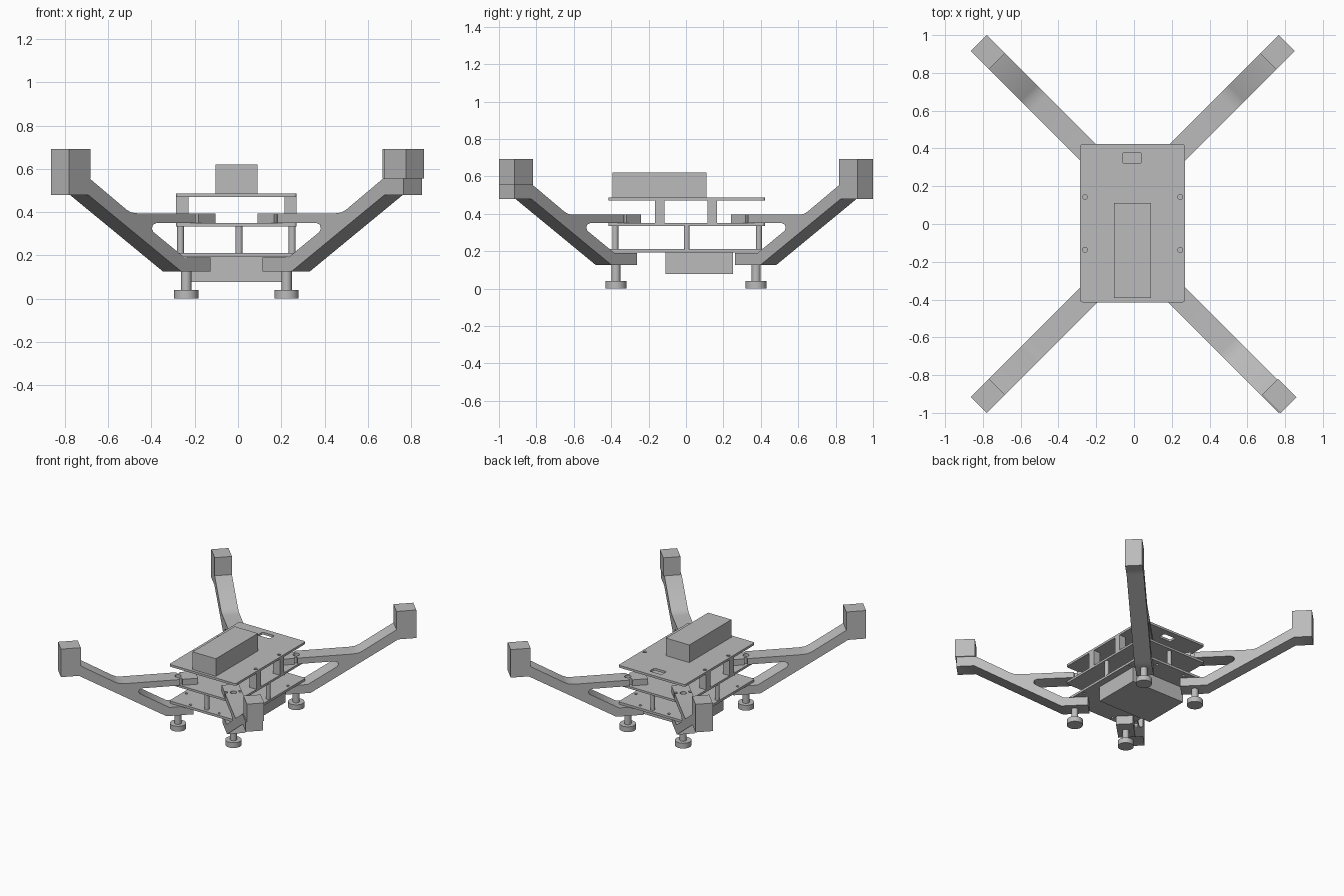
import bpy
import bmesh
import math
from mathutils import Matrix, Vector

if "Cube" in bpy.data.objects:
    bpy.data.objects.remove(bpy.data.objects["Cube"], do_unlink=True)

GREY = (0.5, 0.5, 0.5, 1)
mat = bpy.data.materials.new("mid grey")
mat.use_nodes = True
mat.diffuse_color = GREY
mat.node_tree.nodes["Principled BSDF"].inputs["Base Color"].default_value = GREY

CX = -0.0075            # frame centre in x
FOOT_X, FOOT_Y = 0.232, 0.375
ARM_W = 0.12


def finish(name, bm, matrix=None):
    bmesh.ops.recalc_face_normals(bm, faces=bm.faces)
    mesh = bpy.data.meshes.new(name)
    if matrix:
        bm.transform(matrix)
    bm.to_mesh(mesh)
    bm.free()
    mesh.materials.append(mat)
    obj = bpy.data.objects.new(name, mesh)
    bpy.context.collection.objects.link(obj)
    return obj


def box(name, x, y, z, corner=0, matrix=None):
    """Box from (min, max) pairs, with optional rounded upright corners."""
    bm = bmesh.new()
    bmesh.ops.create_cube(bm, size=1)
    for v in bm.verts:
        v.co = Vector([sum(p) / 2 + c * (p[1] - p[0]) for p, c in zip((x, y, z), v.co)])
    if corner:
        upright = [e for e in bm.edges
                   if abs(e.verts[0].co.z - e.verts[1].co.z) > 1e-4]
        bmesh.ops.bevel(bm, geom=upright, offset=corner, segments=3,
                        profile=0.5, affect='EDGES')
    return finish(name, bm, matrix)


def cylinder(name, x, y, z0, z1, radius, matrix=None):
    bm = bmesh.new()
    bmesh.ops.create_cone(bm, cap_ends=True, segments=32, radius1=radius, radius2=radius,
                          depth=z1 - z0, matrix=Matrix.Translation((x, y, (z0 + z1) / 2)))
    return finish(name, bm, matrix)


def cut(obj, cutters):
    """Subtract the cutters, bake the result and discard the cutters."""
    for c in cutters:
        c.hide_render = True
        m = obj.modifiers.new("cut", 'BOOLEAN')
        m.operation, m.solver, m.object = 'DIFFERENCE', 'EXACT', c
    dg = bpy.context.evaluated_depsgraph_get()
    baked = bpy.data.meshes.new_from_object(obj.evaluated_get(dg))
    obj.modifiers.clear()
    obj.data = baked
    for c in cutters:
        bpy.data.objects.remove(c, do_unlink=True)


def smooth(obj):
    bpy.ops.object.select_all(action='DESELECT')
    obj.select_set(True)
    bpy.context.view_layer.objects.active = obj
    bpy.ops.object.shade_smooth_by_angle(angle=math.radians(35))


# Arm side profile: distance outward from the foot, height
ARM = [(-0.098, 0.125), (0.09, 0.125), (0.70, 0.48), (0.825, 0.48), (0.825, 0.555),
       (0.69, 0.555), (0.45, 0.412), (0.42, 0.399), (0.38, 0.395), (-0.13, 0.395),
       (-0.13, 0.35), (0.255, 0.35), (0.277, 0.342), (0.284, 0.325), (0.275, 0.309),
       (0.07, 0.19), (-0.098, 0.19)]


def arm(name, matrix):
    bm = bmesh.new()
    face = bm.faces.new([bm.verts.new((r, -ARM_W / 2, z)) for r, z in ARM])
    side = bmesh.ops.extrude_face_region(bm, geom=[face])["geom"]
    moved = [v for v in side if isinstance(v, bmesh.types.BMVert)]
    bmesh.ops.translate(bm, verts=moved, vec=(0, ARM_W, 0))
    obj = finish(name, bm, matrix)
    # Screw hole and narrow side grooves in the upper bar
    cutters = [cylinder("hole_cutter", 0, 0, 0.34, 0.42, 0.022, matrix)]
    for s in (-1, 1):
        edge = sorted((s * 0.04, s * 0.08))
        cutters.append(box("groove_cutter", (-0.022, 0.0), edge, (0.33, 0.42), 0, matrix))
    cut(obj, cutters)
    smooth(obj)


# Four diagonal arms with motor blocks and feet
for sx, side in ((1, "left"), (-1, "right")):
    for sy, end in ((-1, "front"), (1, "back")):
        tag = f"{end}_{side}"
        place = (Matrix.Translation((CX + sx * FOOT_X, sy * FOOT_Y, 0))
                 @ Matrix.Rotation(math.atan2(sy, sx), 4, 'Z'))
        arm(f"{tag}_arm", place)
        shift = Matrix.Translation((0.01 if tag == "front_left" else 0, 0, 0))
        box(f"{tag}_motor_block", (0.687, 0.825), (-ARM_W / 2, ARM_W / 2),
            (0.555, 0.692), 0, shift @ place)
        smooth(cylinder(f"{tag}_foot_pad", 0, 0, 0, 0.04, 0.056, place))
        smooth(cylinder(f"{tag}_foot_stem", 0, 0, 0.04, 0.125, 0.024, place))

# Stacked frame plates
PX, PY = (CX - 0.278, CX + 0.278), (-0.415, 0.423)
bottom = box("bottom_plate", PX, PY, (0.193, 0.211), 0.015)
middle = box("middle_plate", PX, PY, (0.334, 0.35), 0.015)
top = box("top_plate", PX, PY, (0.47, 0.487), 0.015)

# Plate holes and the cable slot
cut(top, [cylinder("hole_cutter", CX + s * 0.252, y, 0.478, 0.52, 0.013)
          for s in (-1, 1) for y in (-0.137, 0.143)]
    + [box("slot_cutter", (-0.06, 0.04), (0.32, 0.378), (0.45, 0.5), 0.01)])
cut(bottom, [cylinder("hole_cutter", CX + sx * x, sy * y, 0.18, 0.23, 0.01)
             for sx in (-1, 1) for sy in (-1, 1)
             for x, y in ((0.25, 0.25), (0.12, 0.385))])

# Round standoffs between the lower plates
for name, x, y in (("left", CX + 0.258, 0.004), ("right", CX - 0.258, 0.004),
                   ("front", 0.005, -0.378), ("back", 0.005, 0.39)):
    smooth(cylinder(f"{name}_standoff", x, y, 0.211, 0.334, 0.016))

# Square spacers between the upper plates
for s, side in ((1, "left"), (-1, "right")):
    for y, end in ((-0.14, "front"), (0.14, "back")):
        x = CX + s * 0.25
        box(f"{end}_{side}_spacer", (x - 0.028, x + 0.028), (y - 0.026, y + 0.026),
            (0.35, 0.47))

# Battery on top and equipment box below
box("battery", (-0.105, 0.09), (-0.393, 0.11), (0.487, 0.62))
box("equipment_box", (-0.235, 0.22), (-0.11, 0.252), (0.078, 0.193))
